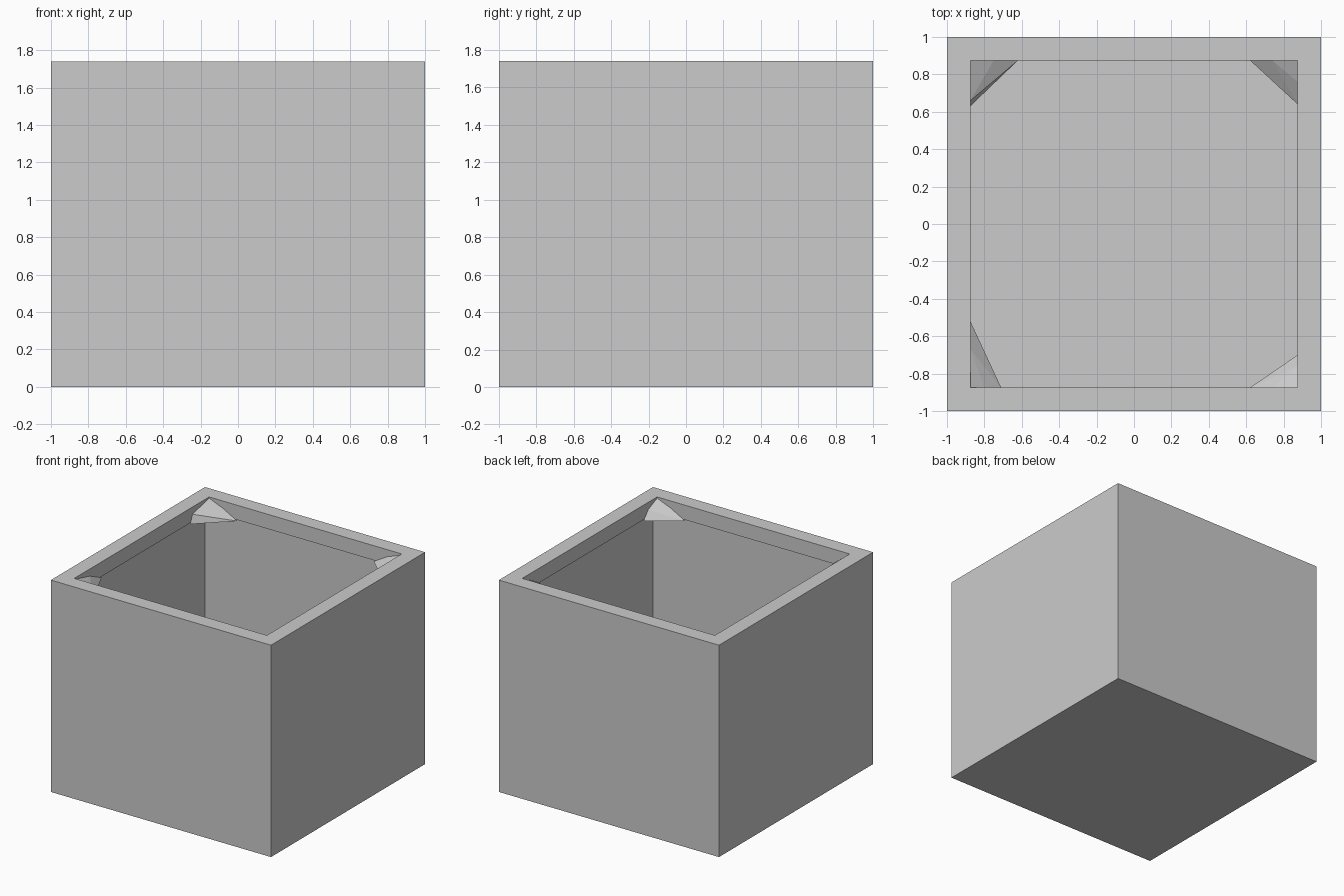
import bpy, bmesh

if "Cube" in bpy.data.objects:
    bpy.data.objects.remove(bpy.data.objects["Cube"])

H = 1.74      # total height
R = 0.875     # half width of the opening
LIP = 1.62    # underside of the lip


def make_object(name, bm):
    bmesh.ops.recalc_face_normals(bm, faces=bm.faces)
    mesh = bpy.data.meshes.new(name)
    bm.to_mesh(mesh)
    bm.free()
    obj = bpy.data.objects.new(name, mesh)
    bpy.context.collection.objects.link(obj)
    return obj


# Thin-walled open box: stacked square rings, floor, outer wall, lip turned inward
bm = bmesh.new()
profile = [(1, 0), (1, H), (R, H), (R, LIP), (0.998, LIP)]
signs = [(-1, -1), (1, -1), (1, 1), (-1, 1)]
rings = [[bm.verts.new((sx * r, sy * r, z)) for sx, sy in signs] for r, z in profile]
bm.faces.new(rings[0])
for a, b in zip(rings, rings[1:]):
    for i in range(4):
        j = (i + 1) % 4
        bm.faces.new((a[i], a[j], b[j], b[i]))
make_object("open_box", bm)


# Irregular faceted gusset wedged into each upper inside corner
# name, corner signs, reach along x, reach along y, steep facet reach x and y
gussets = [
    ("back_left", -1, 1, 0.62, 0.63, 0.75, 0.66),
    ("back_right", 1, 1, 0.62, 0.64, 0.74, 0.76),
    ("front_right", 1, -1, 0.62, 0.70, 0.75, 0.76),
    ("front_left", -1, -1, 0.71, 0.52, 0.80, 0.67),
]
for name, sx, sy, ax, ay, bx, by in gussets:
    pts = [
        (R, R, H - 0.01),
        (bx, R, 1.68), (R, by, 1.68),
        (ax, R, 1.61), (R, ay, 1.61),
        (0.99, 0.99, 1.60), (0.99, 0.99, H - 0.02),
    ]
    bm = bmesh.new()
    for x, y, z in pts:
        bm.verts.new((sx * x, sy * y, z))
    bmesh.ops.convex_hull(bm, input=bm.verts)
    make_object("gusset_" + name, bm)
